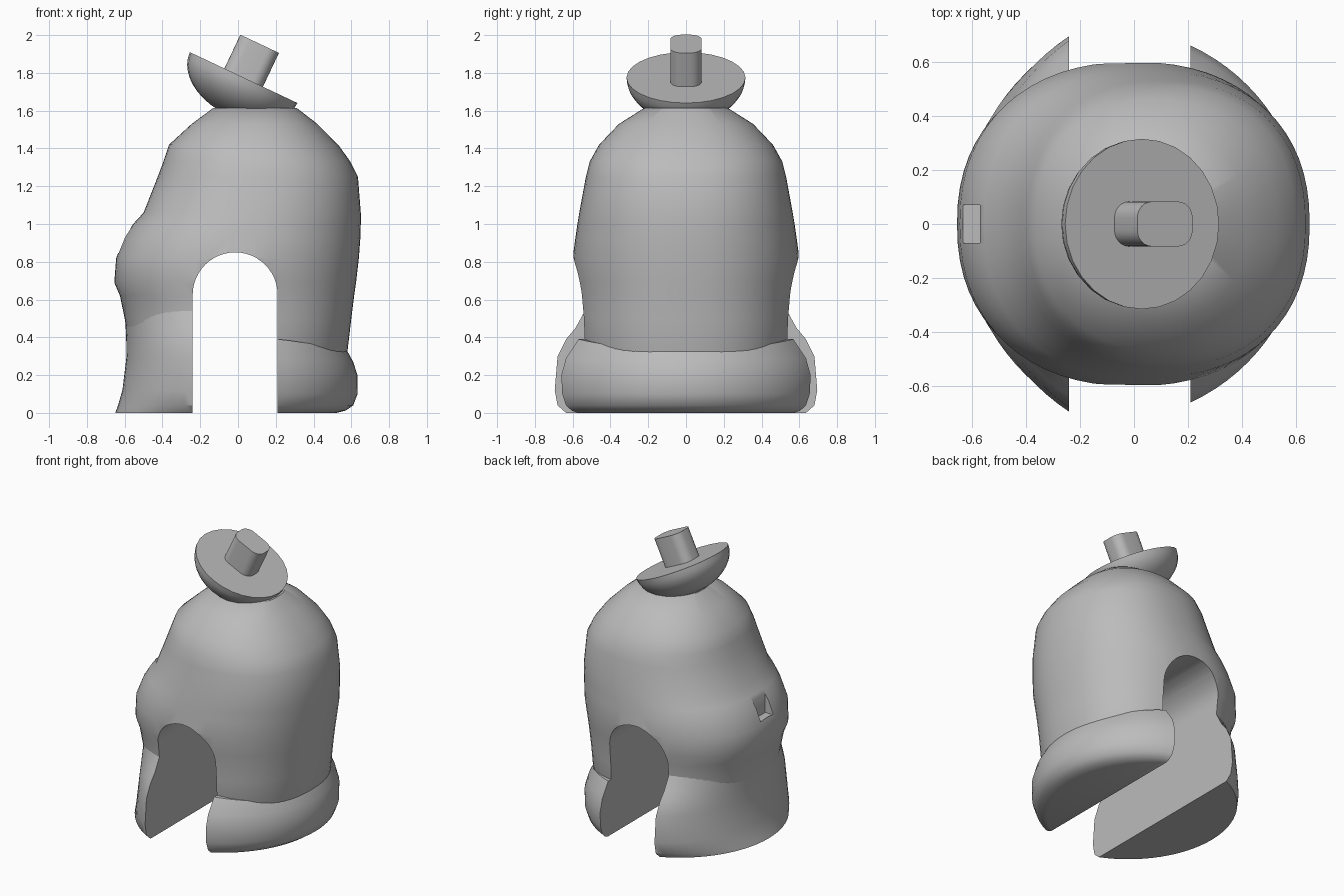
import bpy, bmesh, math
from mathutils import Matrix, Vector

if "Cube" in bpy.data.objects:
    bpy.data.objects.remove(bpy.data.objects["Cube"], do_unlink=True)

grey = bpy.data.materials.new("plain grey")
grey.use_nodes = True
grey.diffuse_color = (0.5, 0.5, 0.5, 1)
grey.node_tree.nodes["Principled BSDF"].inputs["Base Color"].default_value = (0.5, 0.5, 0.5, 1)

LEFT_WALL, RIGHT_WALL = -0.24, 0.21      # tunnel sides
SEG = 64


def loft(name, rings):
    """Skin closed rings of points, bottom to top, with capped ends."""
    bm = bmesh.new()
    rows = [[bm.verts.new(p) for p in ring] for ring in rings]
    n = len(rows[0])
    for a, b in zip(rows, rows[1:]):
        for i in range(n):
            j = (i + 1) % n
            bm.faces.new((a[i], a[j], b[j], b[i]))
    bm.faces.new(rows[0][::-1])
    bm.faces.new(rows[-1])
    bmesh.ops.recalc_face_normals(bm, faces=bm.faces)
    mesh = bpy.data.meshes.new(name)
    bm.to_mesh(mesh)
    bm.free()
    mesh.materials.append(grey)
    ob = bpy.data.objects.new(name, mesh)
    bpy.context.collection.objects.link(ob)
    return ob


def activate(ob):
    bpy.ops.object.select_all(action='DESELECT')
    ob.select_set(True)
    bpy.context.view_layer.objects.active = ob


def smooth(ob, degrees=35):
    activate(ob)
    bpy.ops.object.shade_smooth_by_angle(angle=math.radians(degrees))


def cut(ob, cutter):
    mod = ob.modifiers.new("cut", 'BOOLEAN')
    mod.operation, mod.solver, mod.object = 'DIFFERENCE', 'EXACT', cutter
    activate(ob)
    bpy.ops.object.modifier_apply(modifier=mod.name)
    bpy.data.objects.remove(cutter, do_unlink=True)


def oval(z, x0, x1, y, power=2.25):
    """Slightly squared oval ring between x0 and x1."""
    pts = []
    for i in range(SEG):
        a = math.tau * i / SEG
        c, s = math.cos(a), math.sin(a)
        px = math.copysign(abs(c) ** (2 / power), c)
        py = math.copysign(abs(s) ** (2 / power), s)
        pts.append(((x0 + x1) / 2 + px * (x1 - x0) / 2, py * y, z))
    return pts


def bow(wall, z, tip, y, rise=0, n=32):
    """Circular arc from the tunnel wall out to the tip; its ends rise."""
    depth = abs(tip - wall)
    r = (depth ** 2 + y ** 2) / (2 * depth)
    side = math.copysign(1, tip - wall)
    half = math.atan2(y, r - depth) if r != depth else math.pi / 2
    pts = []
    for i in range(n + 1):
        a = half * (2 * i / n - 1)
        py = r * math.sin(a)
        pts.append((tip - side * r * (1 - math.cos(a)), py, z + rise * (py / y) ** 2))
    return pts


# Domed body with a bulge on one side
profile = [(.25, -.56, .56, .53), (.33, -.57, .58, .56), (.5, -.60, .60, .565),
           (.62, -.625, .615, .575), (.69, -.655, .625, .585), (.82, -.645, .64, .6),
           (.93, -.60, .648, .585), (1.0, -.555, .65, .575), (1.06, -.50, .65, .565),
           (1.25, -.425, .635, .53), (1.33, -.395, .595, .51), (1.42, -.365, .53, .46),
           (1.53, -.245, .42, .355), (1.615, -.13, .31, .22)]
body = loft("domed_body", [oval(*row) for row in profile])

# Arched tunnel through the body
radius = (RIGHT_WALL - LEFT_WALL) / 2
mid = (RIGHT_WALL + LEFT_WALL) / 2
arch = [(LEFT_WALL, -.5), (RIGHT_WALL, -.5)]
arch += [(mid + radius * math.cos(math.pi * i / 24), .625 + radius * math.sin(math.pi * i / 24))
         for i in range(25)]
cut(body, loft("tunnel_cutter", [[(x, y, z) for x, z in arch] for y in (-1, 1)]))

# Small square recess in the bulge
corners = [(-.633, -.07), (-.57, -.07), (-.57, .07), (-.633, .07)]
cut(body, loft("recess_cutter", [[(x, y, z) for x, y in corners] for z in (.84, 1.05)]))
smooth(body)

# Flared skirt below the bulge
skirt_rows = [(0, -.65, .635), (.04, -.635, .68), (.12, -.612, .695), (.3, -.59, .68),
              (.4, -.592, .635, -.01), (.5, -.597, .585, -.05), (.63, -.612, .53, -.08)]
smooth(loft("flared_skirt", [bow(LEFT_WALL, *row) for row in skirt_rows]))

# Rounded band around the opposite foot
band_rows = [(0, .52, .57), (.012, .57, .605), (.04, .61, .635), (.1, .633, .655),
             (.2, .632, .66), (.27, .61, .635, .02), (.325, .58, .568, .065)]
smooth(loft("rounded_band", [bow(RIGHT_WALL, *row) for row in band_rows]))

# Tilted bowl on the crown
tilt = Matrix.Translation(Vector((.03, 0, 1.775))) @ Matrix.Rotation(math.radians(25.3), 4, 'Y')
bowl_rings = []
for i in range(1, 11):
    a = math.pi / 2 * i / 10
    r, z = .315 * math.sin(a), -.215 * math.cos(a)
    bowl_rings.append([(r * math.cos(math.tau * k / 28), r * math.sin(math.tau * k / 28), z)
                       for k in range(28)])
bowl = loft("tilted_bowl", bowl_rings)
bowl.data.transform(tilt)
smooth(bowl)

# Rounded peg standing on the bowl
outline = []
for k, (sx, sy) in enumerate([(1, 1), (-1, 1), (-1, -1), (1, -1)]):
    for i in range(7):
        a = math.pi / 2 * (k + i / 6)
        outline.append((sx * .053 + .06 * math.cos(a), sy * .023 + .06 * math.sin(a)))
peg = loft("rounded_peg", [[(x, y, z) for x, y in outline] for z in (-.02, .198)])
peg.data.transform(tilt)
smooth(peg)
